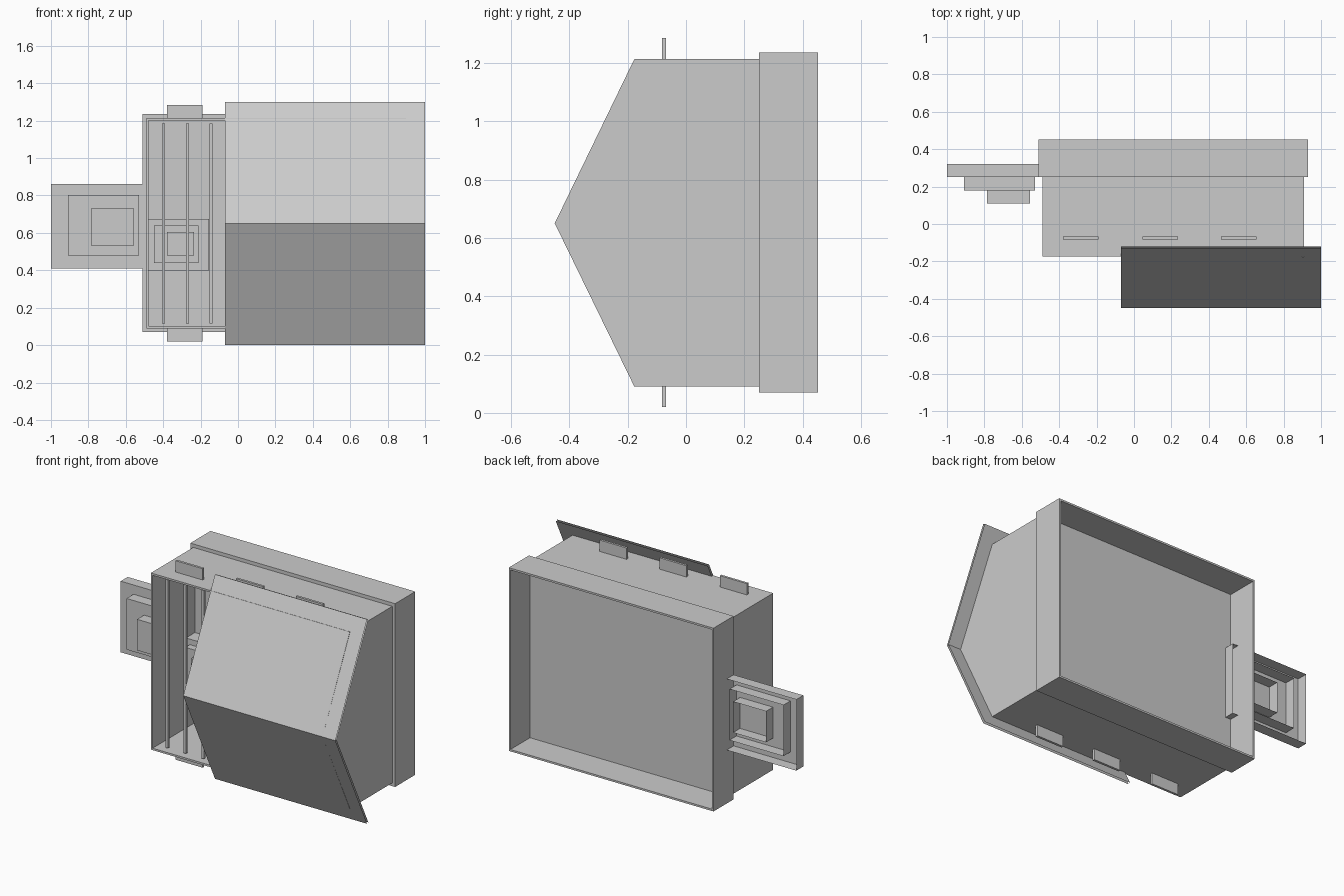
import bpy, bmesh

if "Cube" in bpy.data.objects:
    bpy.data.objects.remove(bpy.data.objects["Cube"])


def make(name, verts, faces):
    me = bpy.data.meshes.new(name)
    me.from_pydata(verts, [], faces)
    ob = bpy.data.objects.new(name, me)
    bpy.context.collection.objects.link(ob)
    return ob


def box(name, x, y, z, open_back=False):
    v = [(a, b, c) for a in x for b in y for c in z]
    f = [(0, 1, 3, 2), (4, 6, 7, 5), (0, 4, 5, 1), (0, 2, 6, 4), (1, 5, 7, 3)]
    if not open_back:
        f.append((2, 3, 7, 6))
    ob = make(name, v, f)
    bm = bmesh.new()
    bm.from_mesh(ob.data)
    bmesh.ops.recalc_face_normals(bm, faces=bm.faces)
    bm.to_mesh(ob.data)
    bm.free()
    return ob


def prism(name, profile, x0, x1):
    # closed (y, z) profile extruded along x
    n = len(profile)
    v = [(x, y, z) for x in (x0, x1) for y, z in profile]
    f = [tuple(range(n)), tuple(range(2 * n - 1, n - 1, -1))]
    f += [(i, n + i, n + (i + 1) % n, (i + 1) % n) for i in range(n)]
    ob = make(name, v, f)
    bm = bmesh.new()
    bm.from_mesh(ob.data)
    bmesh.ops.recalc_face_normals(bm, faces=bm.faces)
    bm.to_mesh(ob.data)
    bm.free()
    return ob


MID = 0.65
T = 0.012

# Rear frame, open at the back, closed in front by the panel
box("rear_panel", (-0.51, 0.93), (0.25, 0.256), (0.07, 1.235))
box("frame_left", (-0.51, -0.51 + T), (0.25, 0.452), (0.07, 1.235))
box("frame_right", (0.93 - T, 0.93), (0.25, 0.452), (0.07, 1.235))
box("frame_bottom", (-0.51, 0.93), (0.25, 0.452), (0.07, 0.07 + T))
box("frame_top", (-0.51, 0.93), (0.25, 0.452), (1.235 - T, 1.235))

# Main housing, open at the front
box("housing_left", (-0.49, -0.49 + T), (-0.175, 0.25), (0.09, 1.213))
box("housing_bottom", (-0.49, 0.91), (-0.175, 0.25), (0.09, 0.09 + T))
box("housing_top", (-0.49, 0.91), (-0.175, 0.25), (1.213 - T, 1.213))
prism("pointed_end_wall", [(0.25, 0.09), (0.25, 1.213), (-0.177, 1.213),
                           (-0.45, MID), (-0.177, 0.09)], 0.91 - T, 0.91)

# Folded front cover: two thin sheets, one just inside the other
for name, dy, dz in (("cover_outer", 0, 0), ("cover_inner", 0.012, 0.005)):
    pts = [(-0.131 + dy, 0.0 + dz), (-0.45 + dy, MID), (-0.131 + dy, 1.3 - dz)]
    v = [(x, y, z) for x in (-0.07, 1.0) for y, z in pts]
    make(name, v, [(0, 3, 4, 1), (1, 4, 5, 2)])

# Vertical bars across the opening
for i in range(11):
    x = -0.398 + i * 0.127
    box(f"bar_{i + 1}", (x - 0.008, x + 0.008), (-0.148, -0.132), (0.115, 1.185))

# Tabs above and below the housing
for i, x in enumerate((-0.285, 0.14, 0.56)):
    box(f"top_tab_{i + 1}", (x - 0.095, x + 0.095), (-0.083, -0.068), (1.205, 1.285))
    box(f"bottom_tab_{i + 1}", (x - 0.095, x + 0.095), (-0.083, -0.068), (0.02, 0.1))

# Stepped side bracket: nested trays, open at the back
for i, (x, y, z) in enumerate((((-1.0, -0.46), 0.25, (0.41, 0.862)),
                               ((-0.91, -0.53), 0.18, (0.478, 0.803)),
                               ((-0.787, -0.555), 0.11, (0.533, 0.73)))):
    box(f"side_tray_{i + 1}", x, (y, 0.32), z, open_back=True)

# Smaller stepped block inside the housing
for i, (x, y, z) in enumerate((((-0.49, -0.155), 0.16, (0.4, 0.675)),
                               ((-0.45, -0.21), 0.115, (0.44, 0.64)),
                               ((-0.38, -0.235), 0.07, (0.48, 0.605)))):
    box(f"inner_tray_{i + 1}", x, (y, 0.25), z, open_back=True)
